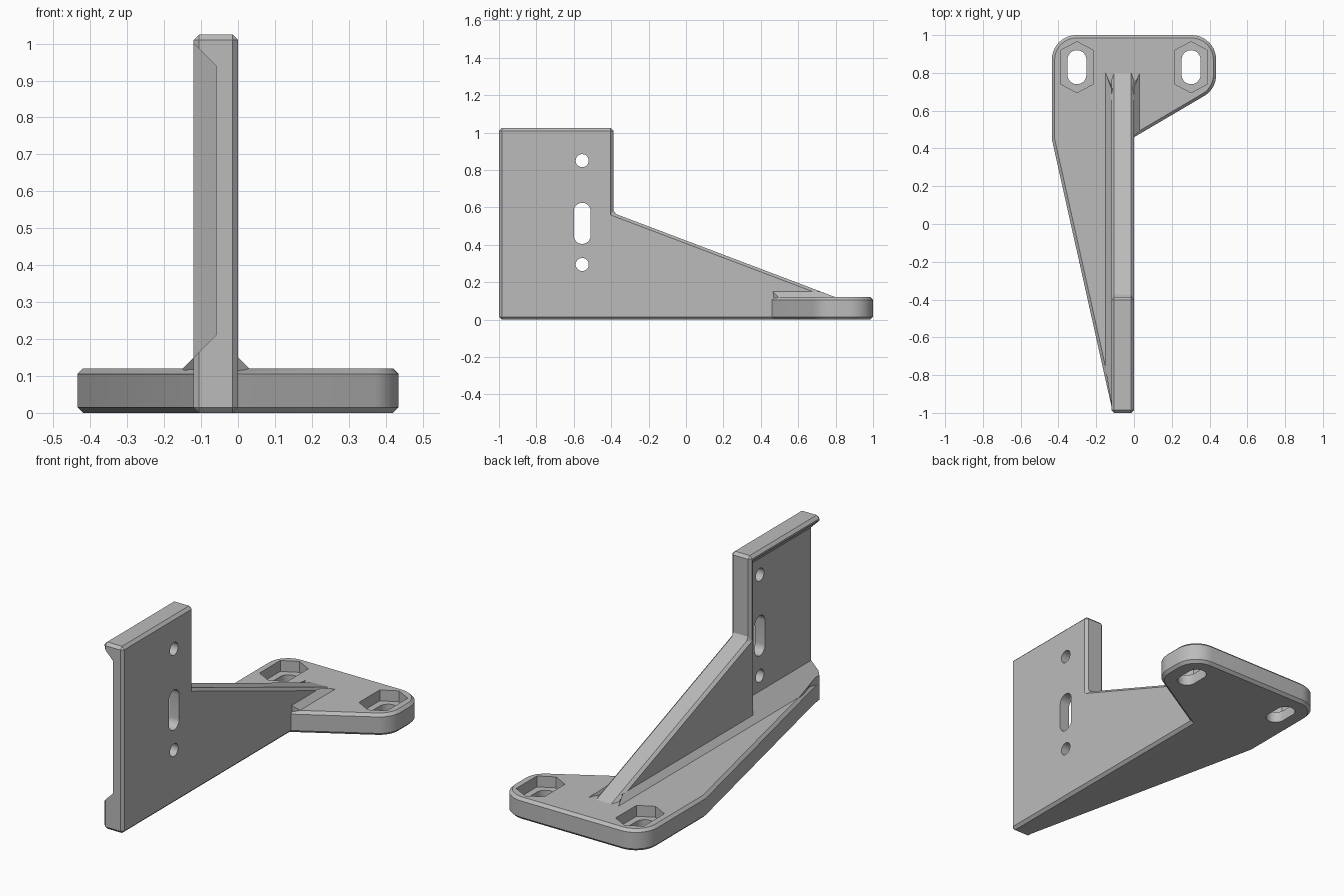
import bpy, bmesh, math
from mathutils import Vector

cube = bpy.data.objects.get("Cube")
if cube:
    bpy.data.objects.remove(cube, do_unlink=True)

GREY = (0.5, 0.5, 0.5, 1)
grey = bpy.data.materials.new("light grey")
grey.use_nodes = True
grey.diffuse_color = GREY
grey.node_tree.nodes["Principled BSDF"].inputs["Base Color"].default_value = GREY

CHAMFER = 0.015
WALL = 0.12       # rib thickness
PLATE = 0.12      # base thickness


def loft(name, start, end):
    """Solid between two matching loops of points."""
    bm = bmesh.new()
    a = [bm.verts.new(p) for p in start]
    b = [bm.verts.new(p) for p in end]
    bm.faces.new(a)
    bm.faces.new(b)
    for i in range(len(a)):
        j = (i + 1) % len(a)
        bm.faces.new((a[i], a[j], b[j], b[i]))
    bmesh.ops.recalc_face_normals(bm, faces=bm.faces)
    mesh = bpy.data.meshes.new(name)
    bm.to_mesh(mesh)
    bm.free()
    mesh.materials.append(grey)
    obj = bpy.data.objects.new(name, mesh)
    bpy.context.collection.objects.link(obj)
    return obj


def plan_prism(name, pts, z0, z1):
    return loft(name, [(x, y, z0) for x, y in pts], [(x, y, z1) for x, y in pts])


def side_prism(name, pts, x0, x1):
    return loft(name, [(x0, y, z) for y, z in pts], [(x1, y, z) for y, z in pts])


def activate(obj):
    bpy.ops.object.select_all(action='DESELECT')
    obj.select_set(True)
    bpy.context.view_layer.objects.active = obj


def chamfer(obj):
    m = obj.modifiers.new("chamfer", 'BEVEL')
    m.width = CHAMFER
    m.segments = 1
    m.limit_method = 'ANGLE'
    m.angle_limit = math.radians(30)
    m.use_clamp_overlap = False
    activate(obj)
    bpy.ops.object.modifier_apply(modifier=m.name)


def cut(obj, cutter):
    cutter.hide_render = True
    m = obj.modifiers.new("cut", 'BOOLEAN')
    m.operation = 'DIFFERENCE'
    m.solver = 'EXACT'
    m.object = cutter
    activate(obj)
    bpy.ops.object.modifier_apply(modifier=m.name)
    bpy.data.objects.remove(cutter, do_unlink=True)


def slot(cx, cy, r, half, steps=14):
    """Stadium outline, long in the second axis; half = 0 gives a circle."""
    pts = []
    for sign, first in ((1, 0), (-1, math.pi)):
        for i in range(steps + (1 if half else 0)):
            t = first + math.pi * i / steps
            pts.append((cx + r * math.cos(t), cy + sign * half + r * math.sin(t)))
    return pts


def rounded(corners, steps=10):
    """Outline from (x, y, radius) corners."""
    out = []
    n = len(corners)
    for i, (x, y, r) in enumerate(corners):
        p = Vector((x, y))
        if not r:
            out.append((x, y))
            continue
        u = (Vector(corners[i - 1][:2]) - p).normalized()
        v = (Vector(corners[(i + 1) % n][:2]) - p).normalized()
        half = u.angle(v) / 2
        centre = p + (u + v).normalized() * (r / math.sin(half))
        a = p + u * (r / math.tan(half)) - centre
        b = p + v * (r / math.tan(half)) - centre
        sweep = a.angle(b)
        for k in range(steps + 1):
            t = k / steps
            d = (a * math.sin((1 - t) * sweep) + b * math.sin(t * sweep)) / math.sin(sweep)
            out.append(tuple(centre + d))
    return out


# Base plate with rounded rear corners
base = plan_prism("base_plate", rounded([
    (-0.435, 0.45, 0), (-0.115, -0.985, 0), (-0.05, -0.985, 0), (-0.05, 0.43, 0),
    (0.435, 0.715, 0.13), (0.435, 1, 0.13), (-0.435, 1, 0.13)]), 0, PLATE)
chamfer(base)

# Slotted bolt holes with long hexagonal pockets
for side in (-1, 1):
    cx, cy = side * 0.302, 0.83
    cut(base, plan_prism("bolt_slot", slot(cx, cy, 0.05, 0.04), -0.1, 0.2))
    hexagon = [(cx + x, cy + y) for x, y in (
        (0.085, 0.09), (0, 0.135), (-0.085, 0.09),
        (-0.085, -0.09), (0, -0.135), (0.085, -0.09))]
    cut(base, plan_prism("nut_pocket", hexagon, 0.06, 0.2))

# Upright wall and its sloping brace
rib = side_prism("upright_rib", [
    (-1, 0), (0.5, 0), (0.85, 0.02), (0.85, 0.101),
    (-0.388, 0.57), (-0.388, 1.025), (-1, 1.025)], -WALL, 0)
chamfer(rib)


# Recess on the right face with sloping borders, open at the front
def recess_loop(x, grow):
    y = -0.47 + grow
    lo, hi = 0.21 - grow, 0.94 + grow
    return [(x, -1.2, lo), (x, y, lo), (x, y, hi), (x, -1.2, hi)]


cut(rib, loft("recess", recess_loop(-0.06, 0), recess_loop(-0.16, 0.1)))

# Mounting holes through the wall
for z, r, half in ((0.85, 0.035, 0), (0.515, 0.045, 0.065), (0.295, 0.035, 0)):
    cut(rib, side_prism("wall_hole", slot(-0.555, z, r, half), -0.3, 0.1))


# Sloping fillets where the rib meets the plate
def fillet(name, face_x, side, foot_front, crest_front):
    def loop(foot_y, crest_y):
        return [(face_x + side * 0.03, foot_y, 0.12), (face_x + side * 0.03, foot_y, 0.1),
                (face_x - side * 0.01, crest_y, 0.1), (face_x - side * 0.01, crest_y, 0.14),
                (face_x, crest_y, 0.15)]
    return loft(name, loop(foot_front, crest_front), loop(0.8, 0.72))


right_fillet = fillet("right_fillet", -WALL, -1, -0.77, -0.95)
left_fillet = fillet("left_fillet", 0, 1, 0.495, 0.465)

for part in (base, rib, right_fillet, left_fillet):
    activate(part)
    bpy.ops.object.shade_smooth_by_angle(angle=math.radians(25))
